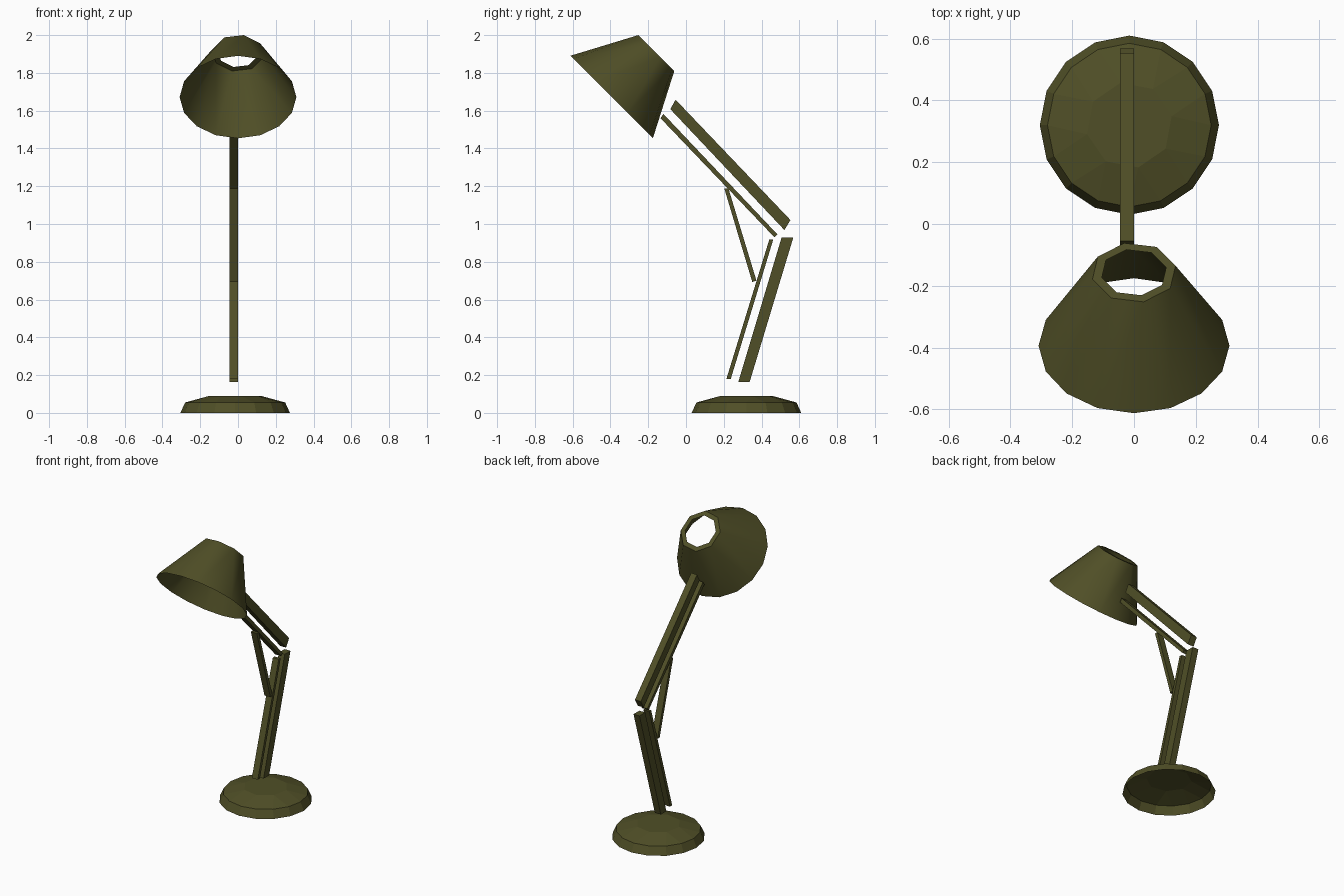
import bpy, bmesh, math
from mathutils import Vector

if "Cube" in bpy.data.objects:
    bpy.data.objects.remove(bpy.data.objects["Cube"])

olive = bpy.data.materials.new("dark olive")
olive.diffuse_color = (0.08, 0.078, 0.02, 1)
olive.use_nodes = True
olive.node_tree.nodes["Principled BSDF"].inputs["Base Color"].default_value = olive.diffuse_color


def finish(bm, name, smooth=False):
    bmesh.ops.recalc_face_normals(bm, faces=bm.faces)
    me = bpy.data.meshes.new(name)
    bm.to_mesh(me)
    bm.free()
    me.materials.append(olive)
    ob = bpy.data.objects.new(name, me)
    bpy.context.collection.objects.link(ob)
    if smooth:
        bpy.context.view_layer.objects.active = ob
        ob.select_set(True)
        bpy.ops.object.shade_smooth_by_angle(angle=math.radians(30))
        ob.select_set(False)
    return ob


def ring(bm, centre, radius, sides, u, v, turn=0.0):
    c = Vector(centre)
    return [bm.verts.new(c + radius * (u * math.cos(a) + v * math.sin(a)))
            for a in (math.radians(turn) + math.tau * i / sides for i in range(sides))]


def bridge(bm, a, b):
    n = len(a)
    for i in range(n):
        j = (i + 1) % n
        bm.faces.new((a[i], a[j], b[j], b[i]))


def taper_to_half(bm, wide, narrow):
    # joins a 16-sided ring to an 8-sided one with triangles and quads
    n = len(narrow)
    for k in range(n):
        a, b, c = wide[2 * k], wide[2 * k + 1], wide[(2 * k + 2) % (2 * n)]
        bm.faces.new((a, b, narrow[k]))
        bm.faces.new((b, c, narrow[(k + 1) % n], narrow[k]))


X, Y = Vector((1, 0, 0)), Vector((0, 1, 0))

# Base: low dome, open underneath
bm = bmesh.new()
foot = ring(bm, (-0.015, 0.32, 0), 0.29, 16, X, Y)
edge = ring(bm, (-0.015, 0.32, 0.055), 0.265, 16, X, Y)
top = ring(bm, (-0.015, 0.32, 0.09), 0.14, 8, X, Y, 12)
bridge(bm, foot, edge)
taper_to_half(bm, edge, top)
bm.faces.new(top)
finish(bm, "base")

# Shade: tilted open cone with a flat collar round the top hole
tilt = Vector((0, 1, -1)).normalized()
bm = bmesh.new()
mouth = ring(bm, (0, -0.394, 1.672), 0.309, 16, X, tilt)
crown = ring(bm, (0, -0.157, 1.905), 0.138, 8, X, tilt, 13)
hole = ring(bm, (0, -0.157, 1.905), 0.107, 8, X, tilt, 13)
taper_to_half(bm, mouth, crown)
bridge(bm, crown, hole)
finish(bm, "shade", smooth=True)

# Arms: side outlines (y, z) extruded across x
arms = {
    "lower_arm": [(0.277, 0.164), (0.337, 0.164), (0.568, 0.928), (0.506, 0.928)],
    "lower_rod": [(0.214, 0.18), (0.237, 0.18), (0.462, 0.918), (0.441, 0.918)],
    "upper_arm": [(-0.083, 1.608), (-0.055, 1.658), (0.553, 1.021), (0.521, 0.968)],
    "upper_rod": [(-0.135, 1.56), (-0.12, 1.583), (0.484, 0.945), (0.468, 0.93)],
    "brace": [(0.203, 1.187), (0.225, 1.187), (0.373, 0.70), (0.351, 0.693)],
}
for name, outline in arms.items():
    bm = bmesh.new()
    left = [bm.verts.new((-0.045, y, z)) for y, z in outline]
    right = [bm.verts.new((0, y, z)) for y, z in outline]
    bridge(bm, left, right)
    bm.faces.new(left)
    bm.faces.new(right)
    finish(bm, name)
